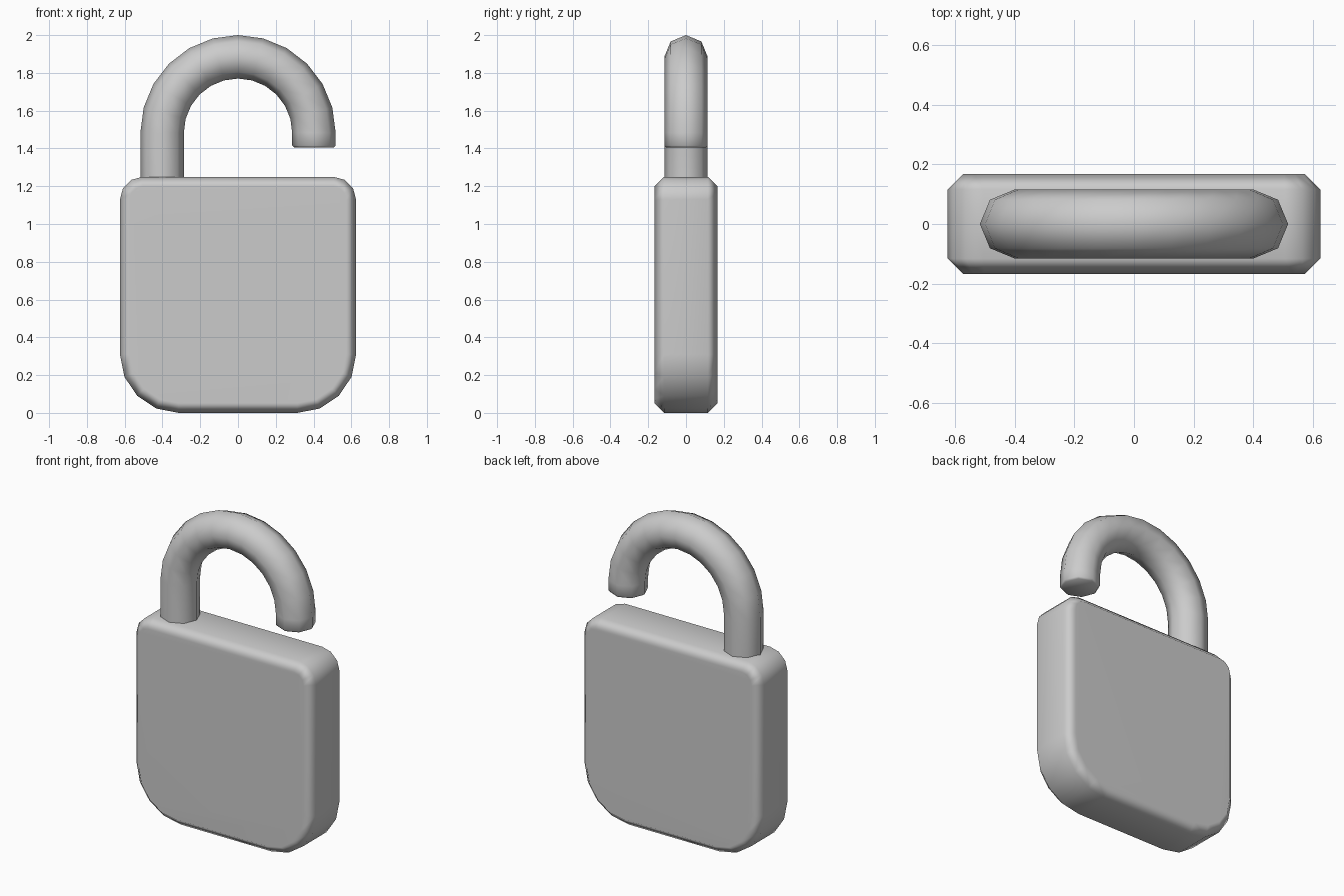
import bpy, bmesh, math
from math import sin, cos, radians
from mathutils import Vector

if "Cube" in bpy.data.objects:
    bpy.data.objects.remove(bpy.data.objects["Cube"])

metal = bpy.data.materials.new("plain_grey")
metal.use_nodes = True
GREY = (0.6, 0.6, 0.6, 1)
metal.diffuse_color = GREY
metal.node_tree.nodes["Principled BSDF"].inputs["Base Color"].default_value = GREY


def finish(name, bm, angle):
    bmesh.ops.recalc_face_normals(bm, faces=bm.faces)
    mesh = bpy.data.meshes.new(name)
    bm.to_mesh(mesh)
    bm.free()
    mesh.materials.append(metal)
    obj = bpy.data.objects.new(name, mesh)
    bpy.context.collection.objects.link(obj)
    bpy.ops.object.select_all(action='DESELECT')
    obj.select_set(True)
    bpy.context.view_layer.objects.active = obj
    bpy.ops.object.shade_smooth_by_angle(angle=radians(angle))
    return obj


# Lock body: rounded outline, tighter at the top corners, chamfered rims
HALF_W, HALF_D, TOP, CHAMFER = 0.625, 0.168, 1.25, 0.052
corners = [(1, 0, 0.31, 4, 270), (1, TOP, 0.12, 3, 0),
           (-1, TOP, 0.12, 3, 90), (-1, 0, 0.31, 4, 180)]


def outline(inset):
    points = []
    for side, z, radius, steps, start in corners:
        cx = side * (HALF_W - radius)
        cz = z + (radius if z == 0 else -radius)
        for i in range(steps + 1):
            a = radians(start + 90 * i / steps)
            r = radius - inset
            points.append((cx + r * cos(a), cz + r * sin(a)))
    return points


def bridge(bm, rings):
    for a, b in zip(rings, rings[1:]):
        for i in range(len(a)):
            j = (i + 1) % len(a)
            bm.faces.new((a[i], a[j], b[j], b[i]))
    bm.faces.new(rings[0])
    bm.faces.new(rings[-1])


bm = bmesh.new()
levels = [(-HALF_D, CHAMFER), (CHAMFER - HALF_D, 0),
          (HALF_D - CHAMFER, 0), (HALF_D, CHAMFER)]
bridge(bm, [[bm.verts.new((x, y, z)) for x, z in outline(inset)]
            for y, inset in levels])
body = finish("lock_body", bm, 60)
normals = body.modifiers.new("flat_face_normals", 'WEIGHTED_NORMAL')
normals.keep_sharp = True

# Shackle: eight-sided tube swept along a leg and a half circle, open on the left
ARC, TUBE, ARC_Z, FREE_END = 0.402, 0.115, 1.483, 1.405
RIM = 0.01
path = [(Vector((-ARC, 0, TOP - 0.03)), 180, TUBE)]
for i in range(13):
    a = 180 - 15 * i
    path.append((Vector((ARC * cos(radians(a)), 0,
                         ARC_Z + ARC * sin(radians(a)))), a, TUBE))
path.append((Vector((ARC, 0, FREE_END + RIM)), 0, TUBE))
path.append((Vector((ARC, 0, FREE_END)), 0, TUBE - RIM))

bm = bmesh.new()
rings = []
for centre, a, radius in path:
    outward = Vector((cos(radians(a)), 0, sin(radians(a))))
    across = Vector((0, 1, 0))
    rings.append([bm.verts.new(centre + radius * (outward * cos(t) + across * sin(t)))
                  for t in (math.tau * k / 8 for k in range(8))])
bridge(bm, rings)
finish("shackle", bm, 50)
